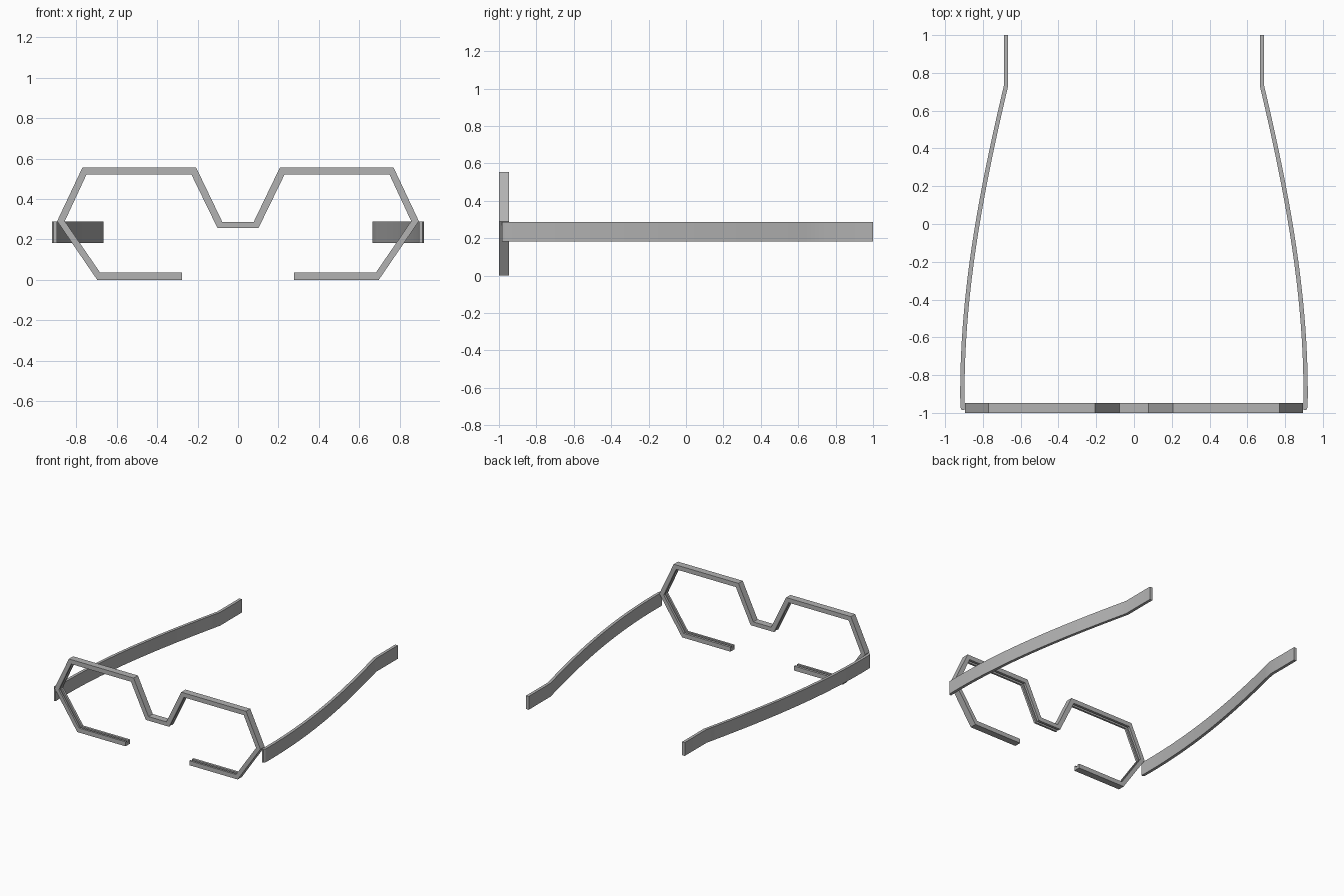
import bpy, bmesh
from mathutils import Vector

cube = bpy.data.objects.get("Cube")
if cube:
    bpy.data.objects.remove(cube, do_unlink=True)

grey = bpy.data.materials.new("frame grey")
grey.use_nodes = True
colour = (0.45, 0.45, 0.45, 1)
grey.diffuse_color = colour
grey.node_tree.nodes["Principled BSDF"].inputs["Base Color"].default_value = colour


def loft(name, rings):
    """Skin a chain of equal cross-sections and cap both ends."""
    bm = bmesh.new()
    loops = [[bm.verts.new(p) for p in ring] for ring in rings]
    n = len(loops[0])
    for a, b in zip(loops, loops[1:]):
        for i in range(n):
            j = (i + 1) % n
            bm.faces.new((a[i], a[j], b[j], b[i]))
    bm.faces.new(loops[0])
    bm.faces.new(loops[-1][::-1])
    bmesh.ops.recalc_face_normals(bm, faces=bm.faces)
    mesh = bpy.data.meshes.new(name)
    bm.to_mesh(mesh)
    bm.free()
    mesh.materials.append(grey)
    obj = bpy.data.objects.new(name, mesh)
    bpy.context.collection.objects.link(obj)
    return obj


# Rim: half outline from bridge to open lower end, as outer and inner corners
outer = [(.078, .287), (.207, .555), (.77, .555), (.895, .29), (.697, 0), (.277, 0)]
inner = [(.101, .255), (.23, .52), (.75, .52), (.857, .29), (.682, .035), (.277, .035)]
pairs = list(zip(outer, inner))
pairs = [((-o[0], o[1]), (-i[0], i[1])) for o, i in reversed(pairs)] + pairs

# Rim section: (share of the way from outer to inner, y), with a lens groove
section = [(0, -1), (1, -1), (1, -.984), (.6, -.984),
           (.6, -.966), (1, -.966), (1, -.947), (0, -.947)]
rings = []
for o, i in pairs:
    o, i = Vector(o), Vector(i)
    ring = []
    for t, y in section:
        p = o.lerp(i, t)
        ring.append((p.x, y, p.y))
    rings.append(ring)
loft("rim", rings)

# Temples: curved arm ending in a straight tip
ctrl = [Vector(c) for c in ((.908, -.97), (.918, -.4), (.815, .15), (.678, .73))]


def bezier(t):
    s = 1 - t
    return (ctrl[0] * s**3 + ctrl[1] * 3 * s * s * t
            + ctrl[2] * 3 * s * t * t + ctrl[3] * t**3)


steps = 20
path = [bezier(k / steps) for k in range(steps + 1)] + [Vector((.678, 1))]
half = .0115
low, high = .183, .288

for side, label in ((1, "left"), (-1, "right")):
    # Front end with a small bevel on the outer corner
    spans = [(.8965, .912, -.984)]
    spans += [(p.x - half, p.x + half, p.y) for p in path]
    rings = [[(side * a, y, low), (side * b, y, low),
              (side * b, y, high), (side * a, y, high)] for a, b, y in spans]
    arm = loft(label + "_temple", rings)
    bpy.ops.object.select_all(action="DESELECT")
    arm.select_set(True)
    bpy.context.view_layer.objects.active = arm
    bpy.ops.object.shade_smooth_by_angle(angle=.25)
